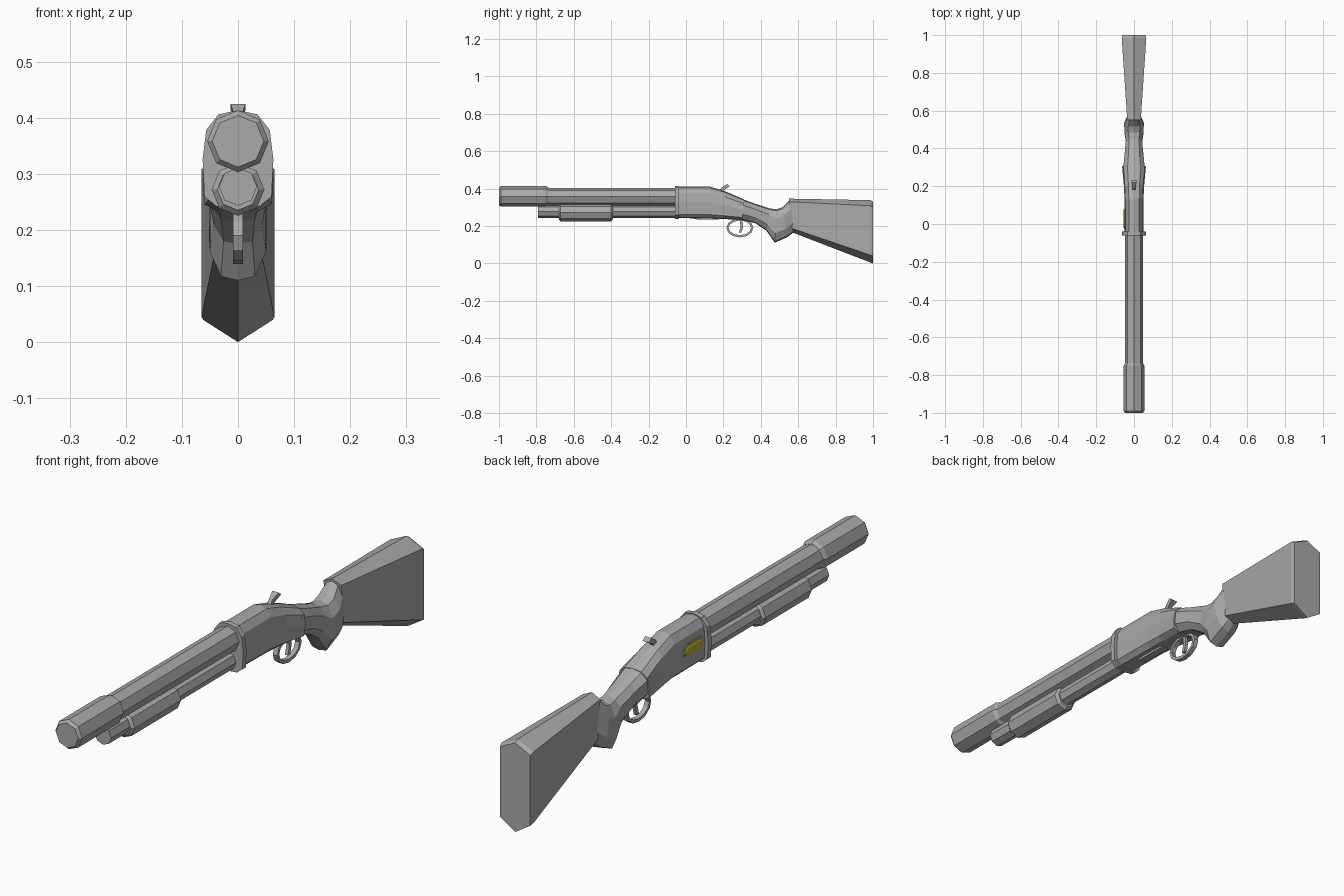
import bpy, bmesh, math

if "Cube" in bpy.data.objects:
    bpy.data.objects.remove(bpy.data.objects["Cube"])


def material(name, rgb):
    m = bpy.data.materials.new(name)
    m.diffuse_color = (*rgb, 1)
    m.use_nodes = True
    m.node_tree.nodes["Principled BSDF"].inputs["Base Color"].default_value = m.diffuse_color
    return m


GREY = material("gunmetal_grey", (0.40, 0.40, 0.40))
YELLOW = material("shell_yellow", (0.50, 0.44, 0.02))


def loft(name, rings, mat=GREY, closed=False):
    """Skin a list of equal-length rings of points; cap both ends unless closed."""
    bm = bmesh.new()
    vs = [[bm.verts.new(p) for p in r] for r in rings]
    n = len(rings[0])
    pairs = list(zip(vs, vs[1:])) + ([(vs[-1], vs[0])] if closed else [])
    for a, b in pairs:
        for i in range(n):
            j = (i + 1) % n
            bm.faces.new((a[i], a[j], b[j], b[i]))
    if not closed:
        bm.faces.new(vs[0])
        bm.faces.new(vs[-1])
    bmesh.ops.recalc_face_normals(bm, faces=bm.faces)
    me = bpy.data.meshes.new(name)
    bm.to_mesh(me)
    bm.free()
    me.materials.append(mat)
    ob = bpy.data.objects.new(name, me)
    bpy.context.collection.objects.link(ob)
    return ob


def tube(name, z, stations):
    """Octagonal bar along y; stations are (y, radius)."""
    return loft(name, [[(r * math.sin(k * math.pi / 4), y, z + r * math.cos(k * math.pi / 4))
                        for k in range(8)] for y, r in stations])


def body(name, half, stations):
    """Mirrored section (x fraction, drop) between a top and a bottom point.
    Stations are (top y, top z, bottom y, bottom z, half width)."""
    rings = []
    sect = half + [(-x, t) for x, t in reversed(half) if x > 0]
    for ty, tz, by, bz, w in stations:
        rings.append([(x * w, ty + (by - ty) * t, tz + (bz - tz) * t) for x, t in sect])
    return loft(name, rings)


# Barrel, muzzle sleeve, magazine tube and pump
tube("barrel", 0.357, [(-0.76, 0.047), (-0.03, 0.047)])
tube("muzzle_sleeve", 0.358, [(-1.0, 0.046), (-0.99, 0.055), (-0.75, 0.055), (-0.735, 0.047)])
tube("magazine_tube", 0.277, [(-0.79, 0.034), (-0.03, 0.034)])
tube("pump_grip", 0.272, [(-0.68, 0.037), (-0.67, 0.047), (-0.40, 0.047), (-0.39, 0.037)])

# Receiver with its front collar
shell = [(0, 0), (0.55, 0.04), (0.9, 0.2), (1, 0.5), (0.95, 0.88), (0.6, 0.98), (0, 1)]
body("receiver_collar", shell, [(-0.06, 0.413, -0.06, 0.238, 0.063),
                                (-0.04, 0.413, -0.04, 0.238, 0.063)])
body("receiver", shell, [(-0.05, 0.41, -0.05, 0.242, 0.05),
                         (0.13, 0.41, 0.13, 0.24, 0.05),
                         (0.21, 0.385, 0.20, 0.237, 0.054),
                         (0.31, 0.342, 0.30, 0.232, 0.063)])

# Curved wrist and pistol grip
wrist = [(0, 0), (0.6, 0.05), (1, 0.28), (1, 0.72), (0.6, 0.96), (0, 1)]
body("wrist", wrist, [(0.29, 0.348, 0.28, 0.236, 0.058),
                      (0.36, 0.322, 0.37, 0.215, 0.05),
                      (0.45, 0.293, 0.43, 0.175, 0.043),
                      (0.485, 0.29, 0.475, 0.11, 0.05),
                      (0.515, 0.30, 0.545, 0.142, 0.052),
                      (0.555, 0.34, 0.58, 0.17, 0.036)])

# Stock with butt plate
body("stock", [(0, 0), (1, 0.09), (1, 0.88), (0, 1)],
     [(0.55, 0.346, 0.57, 0.165, 0.036),
      (0.985, 0.338, 0.985, 0.005, 0.065),
      (1.0, 0.33, 1.0, 0.0, 0.062)])

# Trigger guard loop and trigger
guard = []
for k in range(12):
    c, s = math.cos(k * math.pi / 6), math.sin(k * math.pi / 6)
    guard.append([(x, 0.288 + r * c, 0.19 + (r - 0.021) * s)
                  for x, r in ((-0.009, 0.072), (0.009, 0.072), (0.009, 0.06), (-0.009, 0.06))])
loft("trigger_guard", guard, closed=True)
loft("trigger", [[(-0.006, y, z), (0.006, y, z), (0.006, y + 0.014, z), (-0.006, y + 0.014, z)]
                 for y, z in ((0.285, 0.24), (0.292, 0.20), (0.283, 0.165))])

# Hammer spur
loft("hammer", [[(-w, y, z), (w, y, z), (w, y + 0.014, z - 0.012), (-w, y + 0.014, z - 0.012)]
                for y, z, w in ((0.175, 0.385, 0.007), (0.19, 0.405, 0.007), (0.22, 0.424, 0.013))])


def capsule(x, ry, rz, y=0.028, z=0.327):
    """Rounded slot outline in the side plane."""
    pts = []
    for k in range(12):
        a = (k + 0.5) * math.pi / 6
        pts.append((x, y + math.copysign(ry - rz, math.cos(a)) + rz * math.cos(a), z + rz * math.sin(a)))
    return pts


# Ejection port rim and the shell showing in it, left side only
loft("port_rim", [capsule(-0.045, 0.06, 0.026), capsule(-0.0515, 0.06, 0.026)])
loft("shell", [capsule(-0.045, 0.053, 0.020), capsule(-0.053, 0.053, 0.020),
               capsule(-0.056, 0.045, 0.012)], YELLOW)

# Loading gate under the receiver
loft("loading_gate", [[(-0.018, y, 0.25), (0.018, y, 0.25), (0.014, y, z), (-0.014, y, z)]
                      for y, z in ((0.04, 0.239), (0.06, 0.235), (0.17, 0.234), (0.18, 0.237))])
